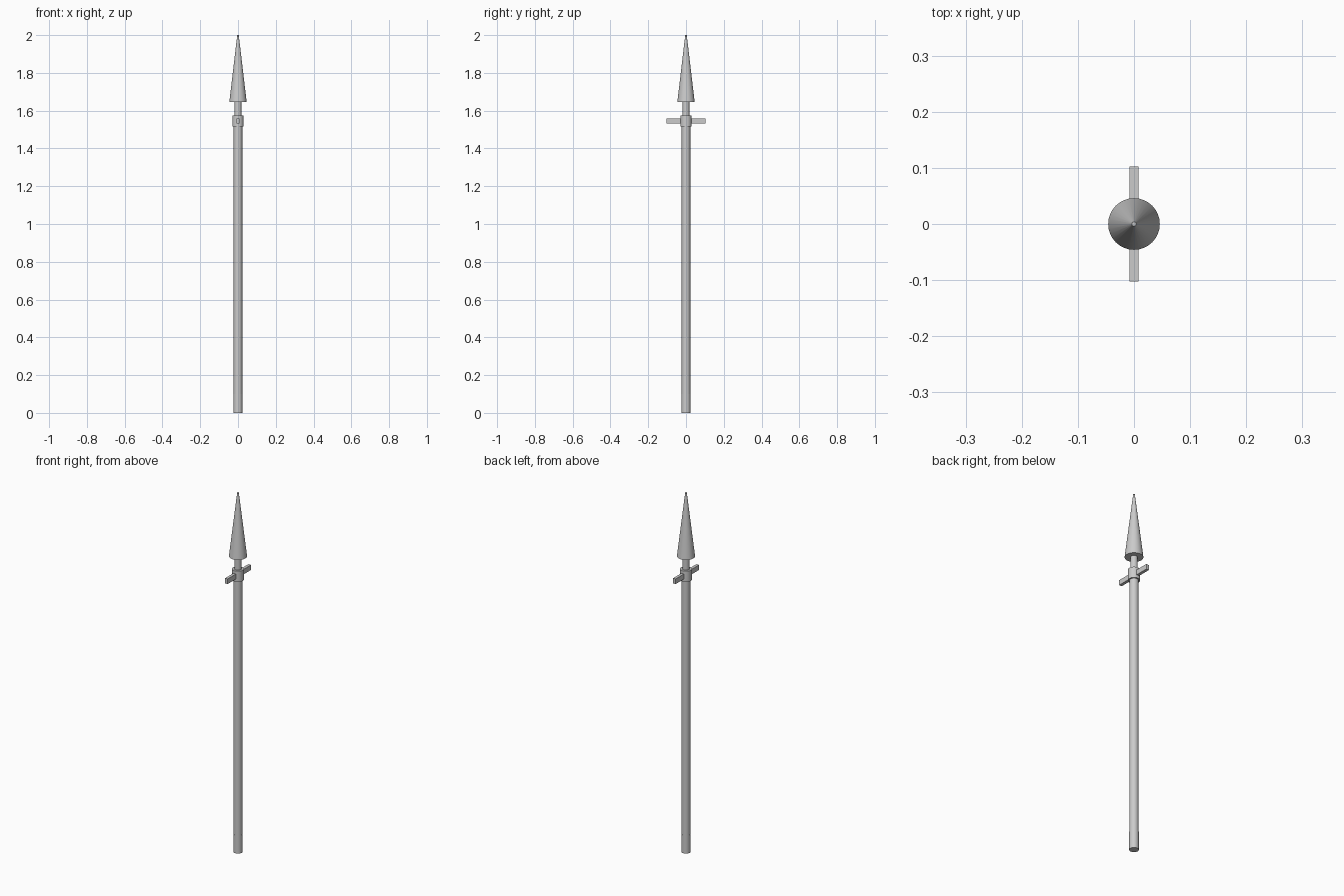
import bpy
import math

if "Cube" in bpy.data.objects:
    bpy.data.objects.remove(bpy.data.objects["Cube"])


def lathe_part(name, z0, z1, r0, r1=None, sides=24):
    """Upright cylinder or tapered cone between two heights."""
    bpy.ops.mesh.primitive_cone_add(vertices=sides, radius1=r0,
                                    radius2=r0 if r1 is None else r1,
                                    depth=z1 - z0, location=(0, 0, (z0 + z1) / 2))
    obj = bpy.context.object
    obj.name = name
    bpy.ops.object.shade_smooth_by_angle(angle=math.radians(30))
    return obj


# Pole with a butt cap at the foot
lathe_part("butt_cap", 0.0, 0.1, 0.0235)
lathe_part("shaft", 0.1, 1.55, 0.0225)

# Collar and the socket neck above it
lathe_part("collar", 1.515, 1.575, 0.03)
lathe_part("neck", 1.56, 1.66, 0.018)

# Long conical spear head with a tiny blunt tip
lathe_part("spear_head", 1.645, 2.0, 0.046, 0.004, sides=32)

# Cross lugs running front to back through the collar
bpy.ops.mesh.primitive_cube_add(size=1, location=(0, 0, 1.545))
crossbar = bpy.context.object
crossbar.name = "crossbar"
crossbar.scale = (0.016, 0.205, 0.028)
bpy.ops.object.transform_apply(location=False, rotation=False, scale=True)
